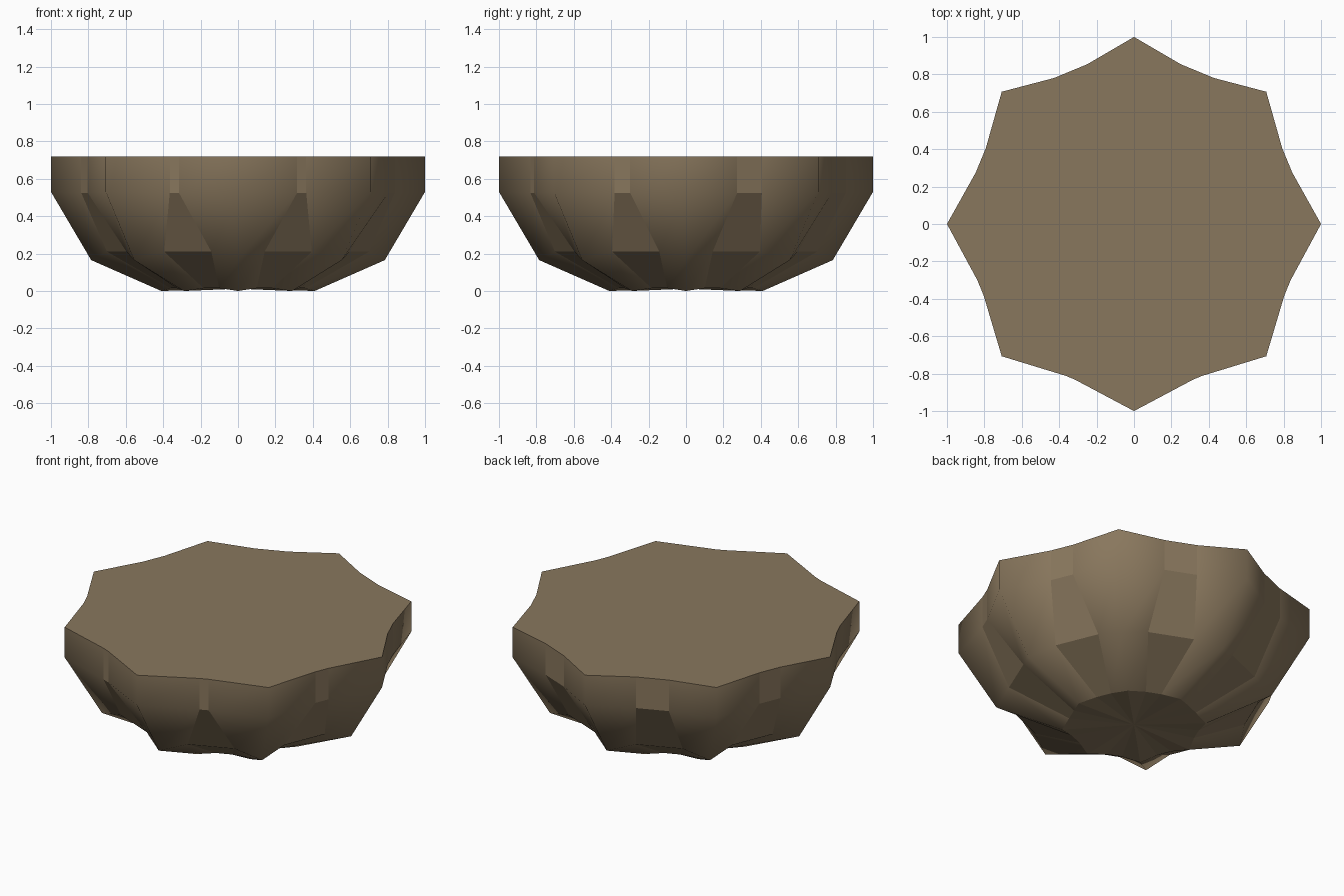
import bpy, bmesh, math

if "Cube" in bpy.data.objects:
    bpy.data.objects.remove(bpy.data.objects["Cube"])

earth = bpy.data.materials.new("earth_brown")
earth.diffuse_color = (0.25, 0.185, 0.11, 1)
earth.use_nodes = True
earth.node_tree.nodes["Principled BSDF"].inputs["Base Color"].default_value = earth.diffuse_color

# half-width in degrees of the eight valleys between the peaks, counter-clockwise from +x
VALLEYS = [4.6, 6.2, 6.2, 4.6, 2.9, 1.7, 1.7, 2.9]

# ring: peak radius, peak z, valley radius, valley z, valley half-width (None = table)
RINGS = [
    (0.41, 0.0, 0.375, 0.015, 7),
    (0.785, 0.165, 0.715, 0.21, 11),
    (1.0, 0.53, 0.89, 0.525, None),
    (1.0, 0.72, 0.89, 0.72, None),
]

bm = bmesh.new()


def polar(r, deg, z):
    a = math.radians(deg)
    return bm.verts.new((r * math.cos(a), r * math.sin(a), z))


def ring(pr, pz, vr, vz, width):
    verts = []
    for k, table_width in enumerate(VALLEYS):
        d = width or table_width
        verts.append(polar(pr, 45 * k, pz))
        verts.append(polar(vr, 45 * k + 22.5 - d, vz))
        verts.append(polar(vr, 45 * k + 22.5 + d, vz))
    return verts


# scalloped bowl wall: smooth lobes, flat valley facets
loops = [ring(*r) for r in RINGS]
for low, high in zip(loops, loops[1:]):
    n = len(low)
    for i in range(n):
        j = (i + 1) % n
        f = bm.faces.new((low[i], low[j], high[j], high[i]))
        f.smooth = i % 3 != 1

# flat top, and a bottom fan
bm.faces.new(loops[-1])
centre = bm.verts.new((0, 0, 0.012))
base = loops[0]
for i in range(len(base)):
    bm.faces.new((base[(i + 1) % len(base)], base[i], centre))

me = bpy.data.meshes.new("scalloped_mound")
bm.normal_update()
bm.to_mesh(me)
bm.free()
me.materials.append(earth)
ob = bpy.data.objects.new("scalloped_mound", me)
bpy.context.collection.objects.link(ob)
